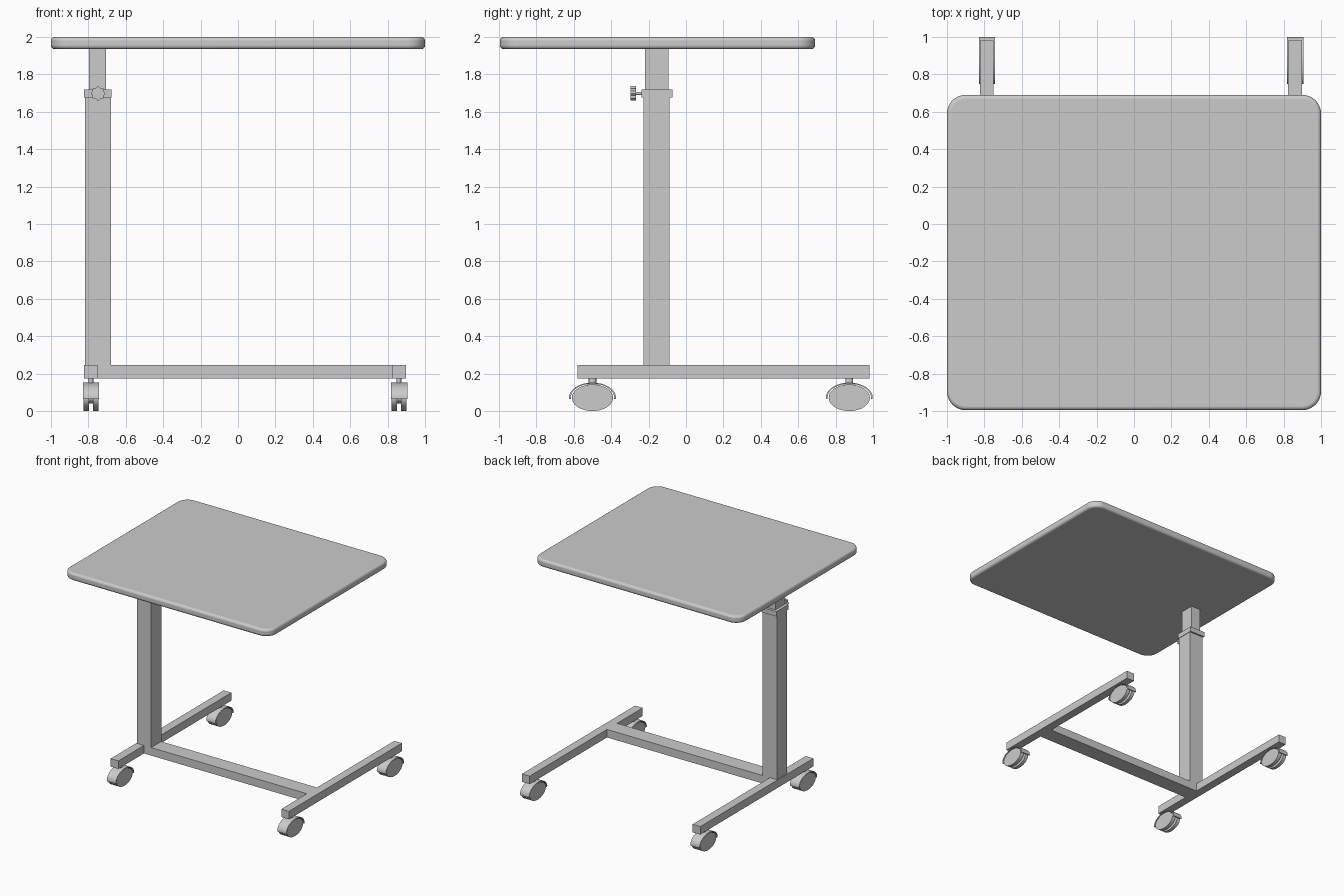
import bpy, bmesh, math

if "Cube" in bpy.data.objects:
    bpy.data.objects.remove(bpy.data.objects["Cube"])

STRETCH = 1.55  # casters are elongated front to back


def finish(name, bm, smooth=True):
    bmesh.ops.recalc_face_normals(bm, faces=bm.faces)
    me = bpy.data.meshes.new(name)
    bm.to_mesh(me)
    bm.free()
    ob = bpy.data.objects.new(name, me)
    bpy.context.collection.objects.link(ob)
    if smooth:
        bpy.ops.object.select_all(action='DESELECT')
        ob.select_set(True)
        bpy.context.view_layer.objects.active = ob
        bpy.ops.object.shade_smooth_by_angle(angle=math.radians(35))
    return ob


def box(name, x, y, z):
    bm = bmesh.new()
    bmesh.ops.create_cube(bm, size=1)
    for v in bm.verts:
        for i, (a, b) in enumerate((x, y, z)):
            v.co[i] = (a + b) / 2 + v.co[i] * (b - a)
    return finish(name, bm, False)


def prism(name, outline, place, a, b):
    """Extrude a closed 2D outline between depths a and b; place maps (u, v, depth) to xyz."""
    bm = bmesh.new()
    lo = [bm.verts.new(place(u, v, a)) for u, v in outline]
    hi = [bm.verts.new(place(u, v, b)) for u, v in outline]
    bm.faces.new(lo)
    bm.faces.new(hi)
    n = len(outline)
    for i in range(n):
        j = (i + 1) % n
        bm.faces.new((lo[i], lo[j], hi[j], hi[i]))
    return finish(name, bm)


def arc(r, start, end, n, su=1.0, cu=0.0, cv=0.0):
    return [(cu + su * r * math.cos(math.radians(start + (end - start) * i / n)),
             cv + r * math.sin(math.radians(start + (end - start) * i / n))) for i in range(n + 1)]


# Tabletop: rounded rectangle with softened rim
r = 0.1
outline = []
for k, (cx, cy) in enumerate(((1 - r, 0.69 - r), (-1 + r, 0.69 - r),
                              (-1 + r, -0.995 + r), (1 - r, -0.995 + r))):
    outline += arc(r, 90 * k, 90 * k + 90, 10, 1, cx, cy)
top = prism("tabletop", outline, lambda u, v, d: (u, v, d), 1.935, 2.0)
bev = top.modifiers.new("rim", 'BEVEL')
bev.width, bev.segments = 0.02, 4
bev.limit_method, bev.angle_limit = 'ANGLE', math.radians(60)

# Telescopic column with clamp collar
box("outer_column", (-0.818, -0.68), (-0.227, -0.087), (0.175, 1.69))
box("inner_column", (-0.797, -0.705), (-0.22, -0.094), (1.6, 1.94))
box("clamp_collar", (-0.824, -0.676), (-0.238, -0.073), (1.676, 1.72))

# Height locking knob: star grip on a shaft
kx, kz = -0.748, 1.698
front = lambda u, v, d: (kx + u, d, kz + v)
star = []
for i in range(48):
    t = 2 * math.pi * i / 48
    rad = 0.035 + 0.004 * math.cos(8 * t)
    star.append((rad * math.cos(t), rad * math.sin(t)))
prism("knob_grip", star, front, -0.297, -0.268)
prism("knob_shaft", arc(0.009, 0, 360, 16)[:-1], front, -0.27, -0.23)

# Base frame
box("left_foot", (-0.824, -0.75), (-0.58, 0.98), (0.175, 0.245))
box("right_foot", (0.824, 0.898), (-0.58, 0.98), (0.175, 0.245))
box("cross_bar", (-0.75, 0.824), (-0.227, -0.087), (0.175, 0.245))

# Casters: twin wheels, axle, curved fender and stem
wz = 0.071
circle = lambda rad, n: arc(rad, 0, 360, n, STRETCH)[:-1]
for side, cx in (("left", -0.786), ("right", 0.861)):
    for end, cy in (("front", -0.5), ("back", 0.873)):
        tag = f"{end}_{side}"
        across = lambda u, v, d: (cx + d, cy + u, wz + v)
        for n, a, b in (("outer", -0.041, -0.010), ("inner", 0.010, 0.041)):
            wheel = prism(f"{tag}_wheel_{n}", circle(0.071, 40), across, a, b)
        prism(f"{tag}_axle", circle(0.03, 20), across, -0.015, 0.015)
        fender = arc(0.081, -5, 185, 28, STRETCH) + arc(0.075, 185, -5, 28, STRETCH)
        prism(f"{tag}_fender", fender, across, -0.044, 0.044)
        up = lambda u, v, d: (cx + v, cy + u, d)
        prism(f"{tag}_stem", circle(0.013, 20), up, 0.146, 0.18)
        box(f"{tag}_fork", (cx - 0.009, cx + 0.009), (cy - 0.03, cy + 0.03), (wz, 0.15))
